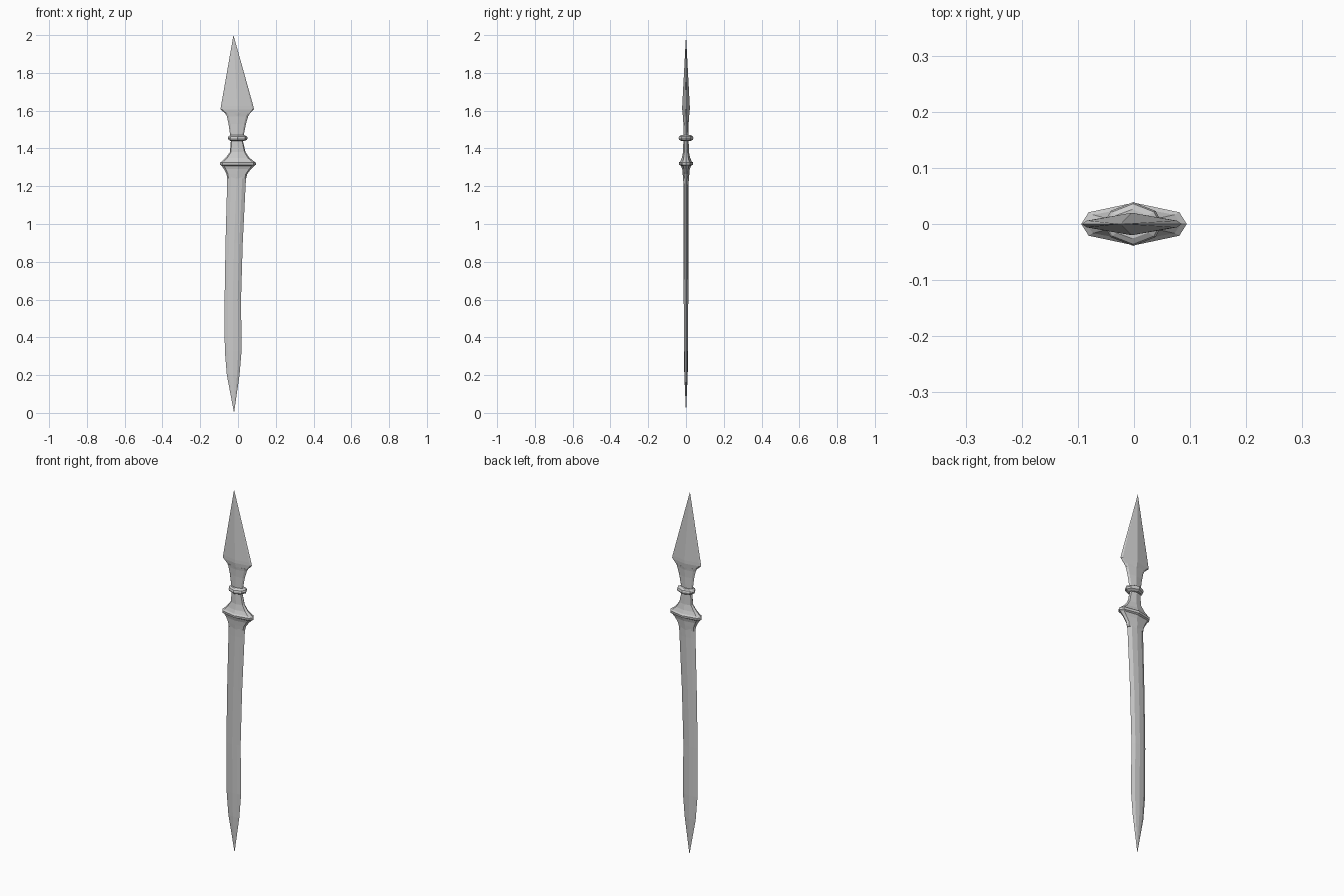
import bpy, bmesh


def loft(name, rows, bevel, k, top_tip=None, bottom_tip=None, ridge=None):
    """Skin eight-sided sections; each row is z, left x, right x, half depth."""
    bm = bmesh.new()
    rings = []
    for z, l, r, d in rows:
        m = (l + r) / 2 if ridge is None else ridge
        s = bevel * (r - l)
        pts = [(l, 0), (l + s, -k * d), (m, -d), (r - s, -k * d),
               (r, 0), (r - s, k * d), (m, d), (l + s, k * d)]
        rings.append([bm.verts.new((x, y, z)) for x, y in pts])
    for a, b in zip(rings, rings[1:]):
        for i in range(8):
            j = (i + 1) % 8
            bm.faces.new((a[i], a[j], b[j], b[i]))
    # Ends close to a point or a flat cap
    for ring, tip in ((rings[0], bottom_tip), (rings[-1], top_tip)):
        if tip:
            v = bm.verts.new(tip)
            for i in range(8):
                bm.faces.new((ring[i], ring[(i + 1) % 8], v))
        else:
            bm.faces.new(ring)
    bmesh.ops.recalc_face_normals(bm, faces=bm.faces)
    mesh = bpy.data.meshes.new(name)
    bm.to_mesh(mesh)
    bm.free()
    obj = bpy.data.objects.new(name, mesh)
    bpy.context.collection.objects.link(obj)
    return obj


# Long, slightly curved lower blade
loft("long_blade", [
    (0.20, -0.059, 0.008, 0.009),
    (0.33, -0.070, 0.019, 0.011),
    (0.60, -0.071, 0.016, 0.012),
    (0.90, -0.066, 0.025, 0.013),
    (1.20, -0.058, 0.040, 0.014),
    (1.25, -0.057, 0.043, 0.015),
], 0.2, 0.75, bottom_tip=(-0.021, 0, 0))

# Flared guard with a thin rim
guard = loft("guard", [
    (1.24, -0.057, 0.043, 0.015),
    (1.265, -0.061, 0.049, 0.018),
    (1.29, -0.074, 0.068, 0.020),
    (1.308, -0.086, 0.086, 0.026),
    (1.313, -0.094, 0.094, 0.036),
    (1.325, -0.094, 0.094, 0.038),
    (1.332, -0.085, 0.084, 0.030),
    (1.350, -0.066, 0.061, 0.022),
    (1.380, -0.043, 0.040, 0.016),
    (1.44, -0.038, 0.026, 0.014),
], 0.07, 0.55)

# Binding ring around the neck
ring = loft("neck_ring", [
    (1.440, -0.040, 0.034, 0.026),
    (1.446, -0.050, 0.047, 0.036),
    (1.455, -0.054, 0.051, 0.039),
    (1.464, -0.050, 0.047, 0.036),
    (1.470, -0.040, 0.034, 0.026),
], 0.12, 0.6)

# Neck below the spear head
loft("head_neck", [
    (1.44, -0.038, 0.028, 0.014),
    (1.48, -0.043, 0.032, 0.014),
    (1.53, -0.050, 0.042, 0.014),
    (1.57, -0.059, 0.054, 0.016),
    (1.585, -0.067, 0.063, 0.018),
], 0.1, 0.5)

# Spear head with a central ridge
loft("spear_head", [
    (1.57, -0.059, 0.054, 0.016),
    (1.585, -0.067, 0.063, 0.019),
    (1.607, -0.093, 0.085, 0.020),
    (1.625, -0.090, 0.081, 0.020),
], 0.05, 0.3, top_tip=(-0.024, 0, 2.0))
